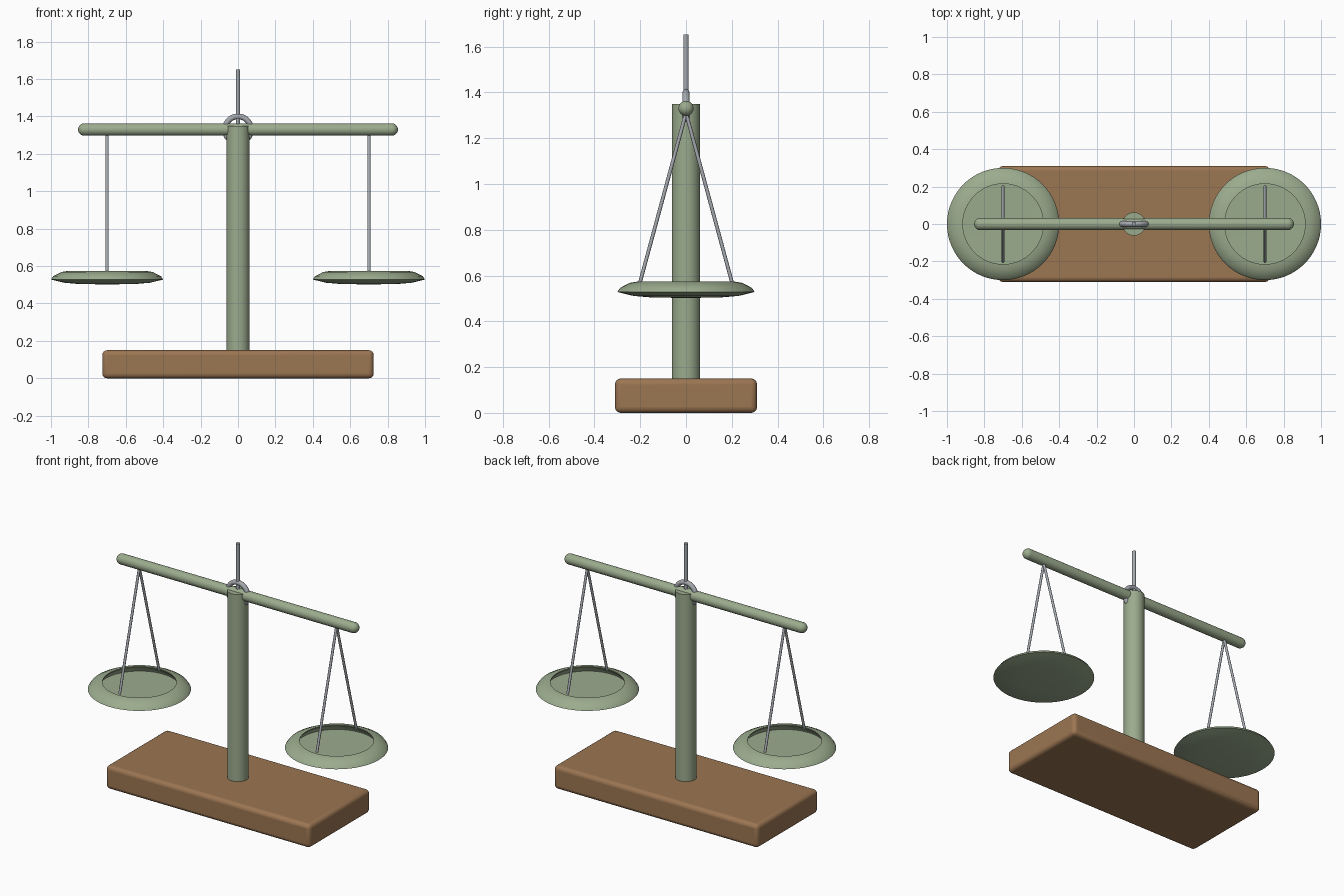
import bpy, bmesh
from math import pi, sin, cos, radians
from mathutils import Vector

if "Cube" in bpy.data.objects:
    bpy.data.objects.remove(bpy.data.objects["Cube"])


def material(name, rgb):
    m = bpy.data.materials.new(name)
    m.diffuse_color = (*rgb, 1)
    m.use_nodes = True
    m.node_tree.nodes["Principled BSDF"].inputs["Base Color"].default_value = m.diffuse_color
    return m


GREEN = material("sage_green", (0.33, 0.41, 0.27))
WOOD = material("wood", (0.33, 0.18, 0.085))
METAL = material("steel", (0.38, 0.40, 0.43))


def finish(name, mat, angle=35):
    ob = bpy.context.object
    ob.name = ob.data.name = name
    ob.data.materials.append(mat)
    bpy.ops.object.shade_smooth_by_angle(angle=radians(angle))
    return ob


def rod(name, a, b, radius, mat, sides=32):
    a, b = Vector(a), Vector(b)
    d = b - a
    bpy.ops.mesh.primitive_cylinder_add(vertices=sides, radius=radius, depth=d.length,
                                        location=(a + b) / 2,
                                        rotation=d.to_track_quat('Z', 'Y').to_euler())
    return finish(name, mat)


def lathe(name, profile, mat, location=(0, 0, 0), rotation=(0, 0, 0), steps=64):
    """Spin a (radius, height) profile around z."""
    bm = bmesh.new()
    vs = [bm.verts.new((r, 0, z)) for r, z in profile]
    es = [bm.edges.new(p) for p in zip(vs, vs[1:])]
    bmesh.ops.spin(bm, geom=vs + es, cent=(0, 0, 0), axis=(0, 0, 1),
                   angle=2 * pi, steps=steps)
    bmesh.ops.remove_doubles(bm, verts=bm.verts, dist=1e-5)
    bmesh.ops.recalc_face_normals(bm, faces=bm.faces)
    me = bpy.data.meshes.new(name)
    bm.to_mesh(me)
    bm.free()
    ob = bpy.data.objects.new(name, me)
    bpy.context.collection.objects.link(ob)
    ob.location, ob.rotation_euler = location, rotation
    bpy.ops.object.select_all(action='DESELECT')
    ob.select_set(True)
    bpy.context.view_layer.objects.active = ob
    return finish(name, mat)


# Wooden base with rounded edges
bpy.ops.mesh.primitive_cube_add(size=1, location=(0, 0, 0.075))
base = bpy.context.object
base.scale = (1.45, 0.62, 0.15)
bpy.ops.object.transform_apply(location=False, rotation=False, scale=True)
bevel = base.modifiers.new("round_edges", 'BEVEL')
bevel.width, bevel.segments = 0.025, 4
finish("base", WOOD)

# Upright post
rod("post", (0, 0, 0.14), (0, 0, 1.35), 0.062, GREEN, 48)

# Beam with domed ends, spun and laid along x
R, H = 0.033, 0.822
dome = [(R * cos(t * pi / 16), H + R * sin(t * pi / 16)) for t in range(8)] + [(0, H + R)]
lathe("beam", [(r, -z) for r, z in reversed(dome)] + dome, GREEN,
      (0, 0, 1.33), (0, pi / 2, 0), 32)

# Pivot ring and pointer
bpy.ops.mesh.primitive_torus_add(major_radius=0.07, minor_radius=0.015, major_segments=48,
                                 minor_segments=16, location=(0, 0, 1.33),
                                 rotation=(pi / 2, 0, 0))
finish("pivot_ring", METAL)
rod("pointer", (0, 0, 1.33), (0, 0, 1.652), 0.012, METAL, 24)

# Pans with an in-turned rim, each hung from two wires
PAN = [(0, 0.502), (0.15, 0.504), (0.23, 0.511), (0.3, 0.528), (0.288, 0.546),
       (0.245, 0.568), (0.215, 0.573), (0.215, 0.568), (0.235, 0.545), (0.24, 0.532),
       (0, 0.53)]
for side, x in (("left", -0.7), ("right", 0.7)):
    lathe(side + "_pan", PAN, GREEN, (x, 0, 0))
    for end, y in (("front", -0.2), ("back", 0.2)):
        rod(f"{side}_{end}_wire", (x, 0, 1.31), (x, y, 0.573), 0.008, METAL, 12)
